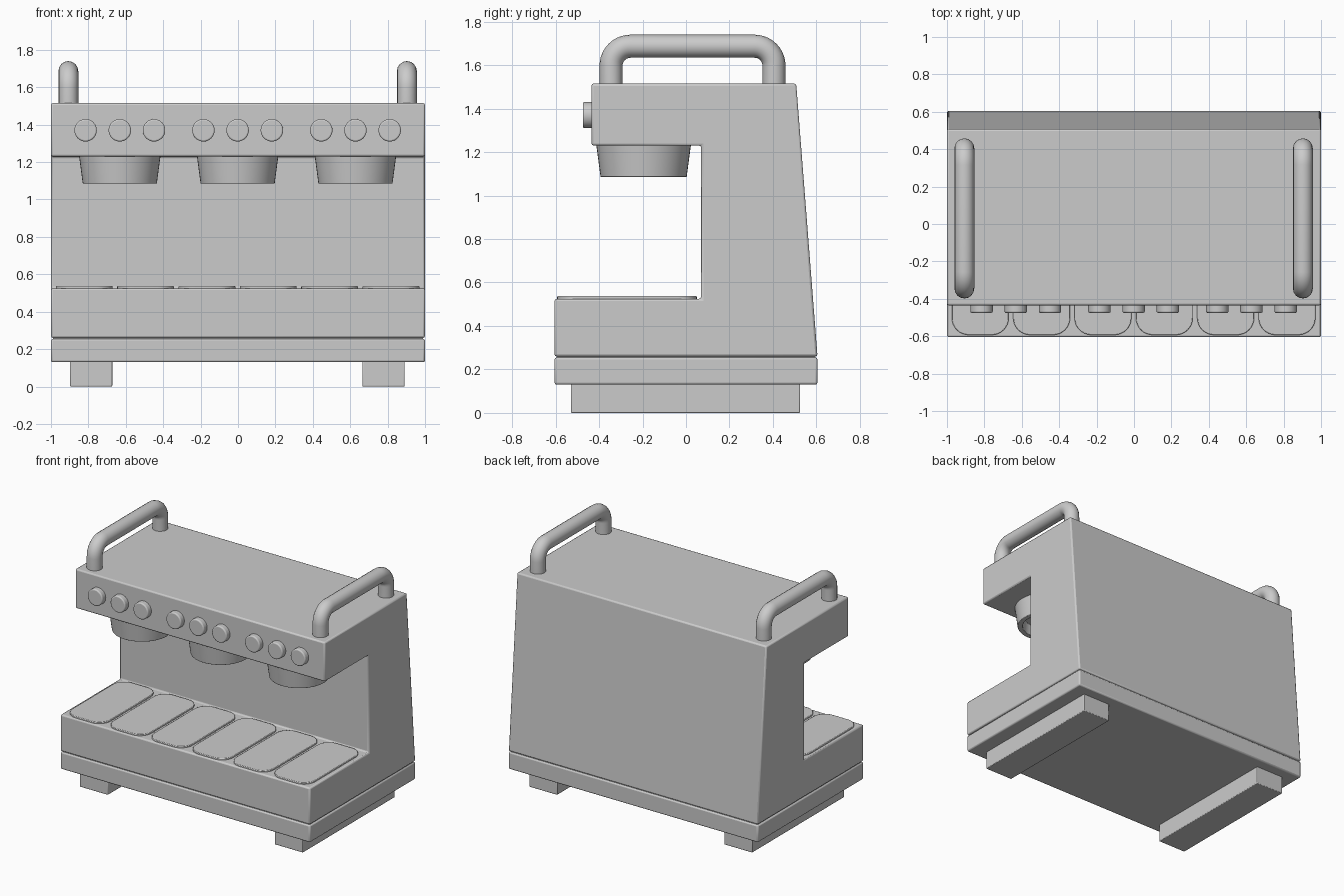
import bpy, bmesh, math
from mathutils import Matrix, Vector

cube = bpy.data.objects.get("Cube")
if cube:
    bpy.data.objects.remove(cube, do_unlink=True)

metal = bpy.data.materials.new("brushed grey")
metal.use_nodes = True
grey = (0.6, 0.6, 0.6, 1)
metal.diffuse_color = grey
next(n for n in metal.node_tree.nodes if n.type == 'BSDF_PRINCIPLED').inputs["Base Color"].default_value = grey


def finish(ob, bevel=0, segments=2):
    """Colour, soften the edges and shade one part."""
    ob.data.materials.append(metal)
    if bevel:
        mod = ob.modifiers.new("soft edges", 'BEVEL')
        mod.width, mod.segments = bevel, segments
        mod.limit_method, mod.angle_limit = 'ANGLE', math.radians(40)
    bpy.ops.object.select_all(action='DESELECT')
    ob.select_set(True)
    bpy.context.view_layer.objects.active = ob
    bpy.ops.object.shade_smooth_by_angle(angle=math.radians(35))
    return ob


def from_bmesh(name, bm, bevel=0, segments=2):
    bmesh.ops.recalc_face_normals(bm, faces=bm.faces[:])
    mesh = bpy.data.meshes.new(name)
    bm.to_mesh(mesh)
    bm.free()
    ob = bpy.data.objects.new(name, mesh)
    bpy.context.collection.objects.link(ob)
    return finish(ob, bevel, segments)


def prism(name, outline, direction, bevel=0):
    """Extrude a flat outline along a direction."""
    bm = bmesh.new()
    face = bm.faces.new([bm.verts.new(p) for p in outline])
    new = bmesh.ops.extrude_face_region(bm, geom=[face])["geom"]
    bmesh.ops.translate(bm, vec=direction,
                        verts=[v for v in new if isinstance(v, bmesh.types.BMVert)])
    return from_bmesh(name, bm, bevel)


def box(name, x0, x1, y0, y1, z0, z1, bevel):
    base = [(x0, y0, z0), (x1, y0, z0), (x1, y1, z0), (x0, y1, z0)]
    return prism(name, base, (0, 0, z1 - z0), bevel)


def arc(cx, cy, r, start, end, steps):
    return [(cx + r * math.cos(math.radians(start + (end - start) * i / steps)),
             cy + r * math.sin(math.radians(start + (end - start) * i / steps)))
            for i in range(steps + 1)]


# Main body: one C-shaped side profile with a sloping back
profile = [(-0.605, 0.26), (0.605, 0.26), (0.507, 1.515), (-0.435, 1.515),
           (-0.435, 1.23), (0.07, 1.23), (0.07, 0.525), (-0.605, 0.525)]
prism("body", [(-1, y, z) for y, z in profile], (2, 0, 0), 0.01)

# Base slab, the recessed seam above it, and the two foot rails
box("base", -1, 1, -0.605, 0.605, 0.13, 0.255, 0.01)
box("base_seam", -0.99, 0.99, -0.595, 0.595, 0.24, 0.275, 0)
for side, x in (("right", -0.785), ("left", 0.778)):
    box(side + "_foot", x - 0.113, x + 0.113, -0.53, 0.525, 0, 0.14, 0.005)

# Rounded cup trays on the shelf
for i in range(6):
    cx, hw, y0, y1, r = -0.822 + i * 0.328, 0.152, -0.593, 0.05, 0.09
    corners = [(hw - r, y1 - r), (r - hw, y1 - r), (r - hw, y0 + r), (hw - r, y0 + r)]
    outline = [(cx + x, y, 0.52) for k, (px, py) in enumerate(corners)
               for x, y in arc(px, py, r, 90 * k, 90 * k + 90, 8)]
    prism(f"tray_{i + 1}", outline, (0, 0, 0.017), 0.004)

for g, cx in enumerate((-0.632, -0.002, 0.628)):
    # Tapered brewing head, hollow underneath
    bm = bmesh.new()
    bmesh.ops.create_cone(bm, cap_ends=True, segments=48, radius1=0.198, radius2=0.218,
                          depth=0.15, matrix=Matrix.Translation((cx, -0.195, 1.16)))
    bm.normal_update()
    bottom = min(bm.faces, key=lambda f: f.calc_center_median().z)
    bmesh.ops.inset_region(bm, faces=[bottom], thickness=0.035)
    bmesh.ops.inset_region(bm, faces=[bottom], thickness=0.005, depth=-0.08)
    from_bmesh(f"brew_head_{g + 1}", bm, 0.003)

    # Three round buttons above each head
    for b in (-1, 0, 1):
        bm = bmesh.new()
        place = Matrix.Translation((cx + b * 0.183, -0.45, 1.37)) @ Matrix.Rotation(math.pi / 2, 4, 'X')
        bmesh.ops.create_cone(bm, cap_ends=True, segments=32, radius1=0.06, radius2=0.06,
                              depth=0.05, matrix=place)
        from_bmesh(f"button_{g + 1}_{b + 2}", bm, 0.008, 3)

# Tubular handles bent over the top at each end
front, back, top, bend = -0.345, 0.405, 1.687, 0.09
path = ([(back, 1.5)] + arc(back - bend, top - bend, bend, 0, 90, 10)
        + arc(front + bend, top - bend, bend, 90, 180, 10) + [(front, 1.5)])
for side, x in (("right", -0.907), ("left", 0.903)):
    curve = bpy.data.curves.new(side + "_handle", 'CURVE')
    curve.dimensions = '3D'
    curve.bevel_depth, curve.bevel_resolution = 0.053, 6
    spline = curve.splines.new('POLY')
    spline.points.add(len(path) - 1)
    for point, (y, z) in zip(spline.points, path):
        point.co = (x, y, z, 1)
    ob = bpy.data.objects.new(side + "_handle", curve)
    bpy.context.collection.objects.link(ob)
    bpy.ops.object.select_all(action='DESELECT')
    ob.select_set(True)
    bpy.context.view_layer.objects.active = ob
    bpy.ops.object.convert(target='MESH')
    finish(bpy.context.view_layer.objects.active)
